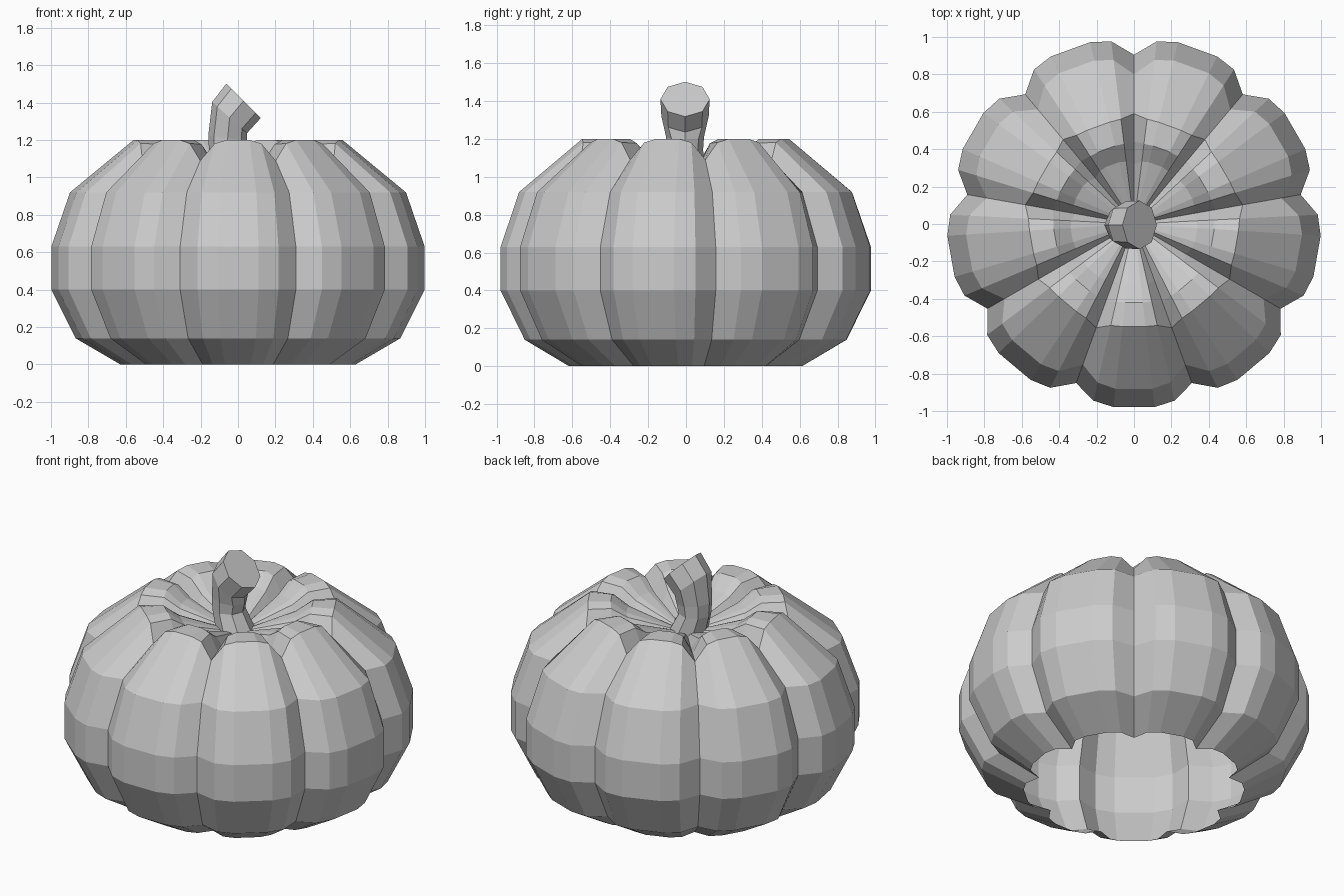
import bpy
from math import radians, sin, cos, pi
from mathutils import Vector

if "Cube" in bpy.data.objects:
    bpy.data.objects.remove(bpy.data.objects["Cube"])


def make_object(name, verts, faces):
    mesh = bpy.data.meshes.new(name)
    mesh.from_pydata(verts, [], faces)
    mesh.update()
    obj = bpy.data.objects.new(name, mesh)
    bpy.context.collection.objects.link(obj)
    return obj


def bridge(rows, n):
    """Quads between consecutive closed rings of n vertices."""
    return [(r * n + i, r * n + (i + 1) % n, (r + 1) * n + (i + 1) % n, (r + 1) * n + i)
            for r in range(rows - 1) for i in range(n)]


# Ribbed shell, open underneath: (crest radius, crest z, groove radius, groove z)
LOBES = 9
profile = [
    (0.63, 0.00, 0.55, 0.00),
    (0.87, 0.14, 0.78, 0.14),
    (1.00, 0.40, 0.905, 0.40),
    (1.00, 0.63, 0.905, 0.63),
    (0.90, 0.92, 0.80, 0.92),
    (0.56, 1.20, 0.59, 1.09),
    (0.43, 1.20, 0.44, 1.07),
    (0.34, 1.13, 0.32, 1.05),
    (0.07, 1.03, 0.07, 1.02),
]
# Points across one lobe: (angle from its centre, blend towards the groove)
section = [(-20, 1.0), (-12.9, 0.17), (-6.4, 0.0), (6.4, 0.0), (12.9, 0.17)]
verts = []
for cr, cz, gr, gz in profile:
    for lobe in range(LOBES):
        for offset, w in section:
            a = radians(-90 + lobe * 360 / LOBES + offset)
            r = cr + (gr - cr) * w
            if lobe == 0 and w < 1:
                r *= 0.985
            verts.append((r * cos(a), r * sin(a), cz + (gz - cz) * w))
n = LOBES * len(section)
faces = bridge(len(profile), n)
last = (len(profile) - 1) * n
faces.append(tuple(range(last, last + n)))
make_object("pumpkin_shell", verts, faces)

# Bent stem: (centre x, centre z, tilt towards +x, radius in tilt plane, radius in y)
SIDES = 8
path = [
    (-0.01, 1.01, 0, 0.115, 0.115),
    (-0.06, 1.14, 0, 0.095, 0.095),
    (-0.055, 1.21, 8, 0.105, 0.10),
    (-0.045, 1.32, 42, 0.125, 0.125),
    (0.03, 1.41, 45, 0.13, 0.13),
]
verts = []
for cx, cz, tilt, rx, ry in path:
    t = radians(tilt)
    u = Vector((cos(t), 0, -sin(t)))
    for i in range(SIDES):
        a = 2 * pi * i / SIDES
        verts.append(Vector((cx, -0.005, cz)) + u * rx * cos(a) + Vector((0, ry * sin(a), 0)))
faces = bridge(len(path), SIDES)
last = (len(path) - 1) * SIDES
faces.append(tuple(range(last, last + SIDES)))
make_object("stem", verts, faces)
